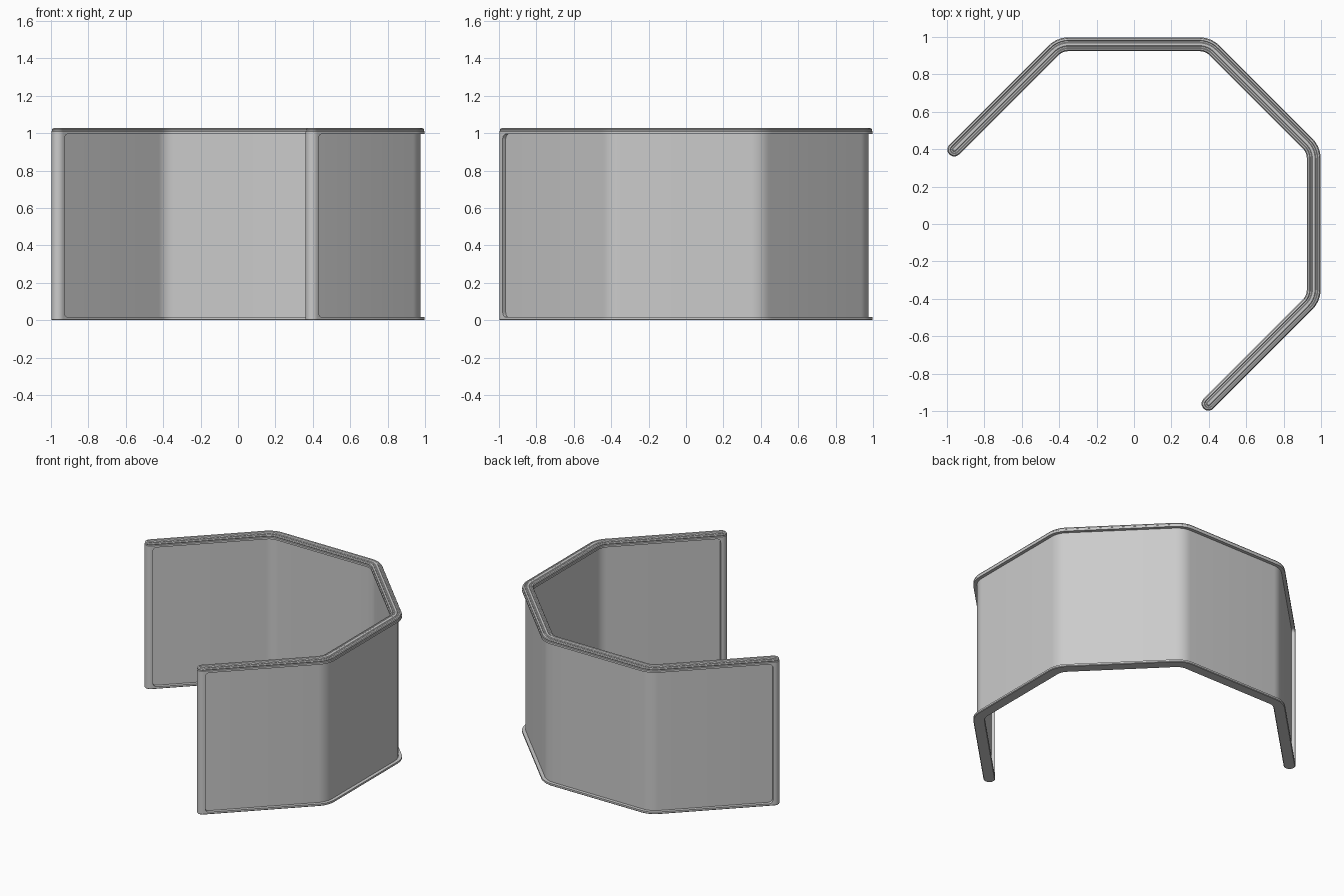
import bpy, bmesh, math
from mathutils import Vector

cube = bpy.data.objects.get("Cube")
if cube:
    bpy.data.objects.remove(cube, do_unlink=True)

APOTHEM = 0.961      # centre line distance of each wall side
RIM = 0.037          # half thickness of rims and posts
PANEL = 0.014        # half thickness of the wall panel
CORNER = 0.12        # bend radius of the centre line
LOW, HIGH = 0.016, 0.996

grey = bpy.data.materials.new("light_grey")
grey.use_nodes = True
grey.diffuse_color = (0.6, 0.6, 0.6, 1)
grey.node_tree.nodes["Principled BSDF"].inputs["Base Color"].default_value = (0.6, 0.6, 0.6, 1)


def finish(name, bm):
    bmesh.ops.recalc_face_normals(bm, faces=bm.faces[:])
    mesh = bpy.data.meshes.new(name)
    bm.to_mesh(mesh)
    bm.free()
    mesh.materials.append(grey)
    obj = bpy.data.objects.new(name, mesh)
    bpy.context.collection.objects.link(obj)
    bpy.ops.object.select_all(action='DESELECT')
    obj.select_set(True)
    bpy.context.view_layer.objects.active = obj
    bpy.ops.object.shade_smooth_by_angle(angle=math.radians(35))
    return obj


def loft(name, rings):
    """Join equal-length rings of points into a closed solid."""
    bm = bmesh.new()
    loops = [[bm.verts.new(p) for p in ring] for ring in rings]
    for a, b in zip(loops, loops[1:]):
        for i in range(len(a)):
            j = (i + 1) % len(a)
            bm.faces.new((a[i], a[j], b[j], b[i]))
    bm.faces.new(loops[0])
    bm.faces.new(loops[-1])
    return finish(name, bm)


def polar(r, deg):
    return Vector((math.cos(math.radians(deg)), math.sin(math.radians(deg)), 0)) * r


# Five sides of an octagon, with rounded bends: list of (point, outward normal)
vertex_radius = APOTHEM / math.cos(math.pi / 8)
corners = [polar(vertex_radius, a) for a in (157.5, 112.5, 67.5, 22.5, -22.5, -67.5)]
path = [(corners[0], polar(1, 135))]
for k, c in enumerate(corners[1:-1]):
    mid = 112.5 - 45 * k
    centre = c - polar(CORNER / math.cos(math.pi / 8), mid)
    for step in range(9):
        n = polar(1, mid + 22.5 - 45 * step / 8)
        path.append((centre + n * CORNER, n))
path.append((corners[-1], polar(1, -45)))


def outline(h, z):
    """Round-ended outline of the wall at half thickness h."""
    pts = [p + n * h for p, n in path]
    pts += [corners[-1] + polar(h, -45 - 15 * i) for i in range(1, 12)]
    pts += [p - n * h for p, n in reversed(path)]
    pts += [corners[0] + polar(h, -45 - 15 * i) for i in range(1, 12)]
    return [p + Vector((0, 0, z)) for p in pts]


# Wall panel and the two rims
loft("wall_panel", [outline(PANEL, z) for z in (0.008, 1.01)])
loft("bottom_rim", [outline(h, z) for h, z in
                    ((RIM - 0.004, 0), (RIM, 0.004), (RIM, LOW))])
loft("top_rim", [outline(h, z) for h, z in
                 ((RIM, HIGH), (RIM, 1.009), (RIM - 0.004, 1.012), (RIM - 0.004, 1.016),
                  (RIM - 0.002, 1.019), (RIM - 0.006, 1.025), (0.022, 1.028),
                  (0.018, 1.024), (0.011, 1.024), (0.007, 1.027))])

# Round end posts, with a rounded gusset in each inside corner
for side, end, inward, normal_deg in (("right", corners[0], polar(1, 45), 135),
                                      ("left", corners[-1], polar(1, 45), -45)):
    reach = 0.01
    turn = 1 if side == "right" else -1
    plan = [end + polar(RIM, normal_deg + turn * 15 * i) for i in range(13)]
    n = polar(1, normal_deg)
    plan += [end + inward * reach - n * RIM, end + inward * reach + n * RIM]
    loft(side + "_end_post", [[p + Vector((0, 0, z)) for p in plan] for z in (LOW, HIGH)])

    r = 0.026
    for label, z, up in (("lower", LOW, 1), ("upper", HIGH, -1)):
        shape = [(0, 0)] + [(r - r * math.sin(t), r - r * math.cos(t))
                            for t in (i * math.pi / 12 for i in range(7))]
        loft(f"{side}_{label}_gusset",
             [[end + inward * (reach + s) + n * h + Vector((0, 0, z + up * v))
               for s, v in shape] for h in (-RIM, RIM)])
